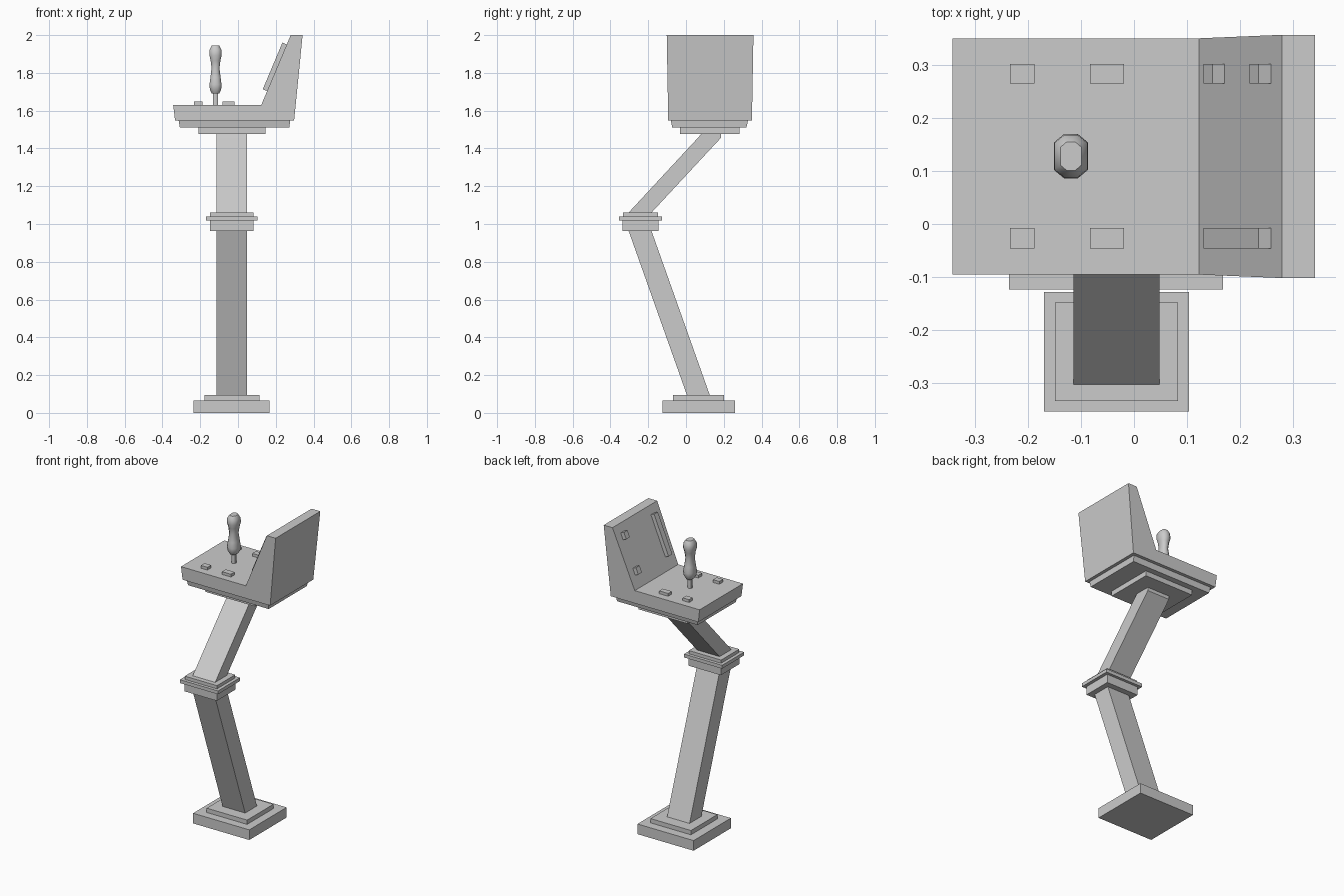
import bpy
import math

if "Cube" in bpy.data.objects:
    bpy.data.objects.remove(bpy.data.objects["Cube"])


def loft(name, rings):
    """Skin a stack of equal-length rings and cap both ends."""
    n = len(rings[0])
    verts = [p for r in rings for p in r]
    faces = [tuple(reversed(range(n))), tuple(range(len(verts) - n, len(verts)))]
    for k in range(len(rings) - 1):
        a, b = k * n, (k + 1) * n
        faces += [(a + i, a + (i + 1) % n, b + (i + 1) % n, b + i) for i in range(n)]
    me = bpy.data.meshes.new(name)
    me.from_pydata(verts, [], faces)
    ob = bpy.data.objects.new(name, me)
    bpy.context.collection.objects.link(ob)
    # consistent outward normals
    import bmesh
    bm = bmesh.new()
    bm.from_mesh(me)
    bmesh.ops.recalc_face_normals(bm, faces=bm.faces)
    bm.to_mesh(me)
    bm.free()
    return ob


def rect(x0, x1, y0, y1, z):
    return [(x0, y0, z), (x1, y0, z), (x1, y1, z), (x0, y1, z)]


def box(name, x0, x1, y0, y1, z0, z1):
    return loft(name, [rect(x0, x1, y0, y1, z) for z in (z0, z1)])


# Foot plates
box("base_plate", -0.236, 0.168, -0.124, 0.259, 0, 0.066)
box("base_step", -0.177, 0.114, -0.069, 0.202, 0.066, 0.094)

# Two leaning column sections
LX = (-0.114, 0.048)
loft("lower_column", [rect(*LX, 0.005, 0.126, 0.094), rect(*LX, -0.304, -0.183, 0.964)])
arm = [(-0.304, 1.06), (-0.183, 1.06), (0.184, 1.455), (0.184, 1.477),
       (0.081, 1.477), (0.062, 1.455)]
loft("upper_column", [[(x, y, z) for y, z in arm] for x in LX])

# Stepped knee collar
box("knee_lower", -0.149, 0.083, -0.336, -0.146, 0.963, 1.018)
box("knee_flange", -0.170, 0.104, -0.354, -0.128, 1.018, 1.040)
box("knee_upper", -0.149, 0.083, -0.334, -0.148, 1.040, 1.061)

# Plates under the console
box("mount_plate", -0.210, 0.145, -0.032, 0.282, 1.477, 1.510)
loft("console_tray", [rect(-0.308, 0.272, -0.073, 0.320, 1.510),
                      rect(-0.314, 0.276, -0.080, 0.328, 1.548)])

# Console body: L-shaped side profile, narrowing slightly downwards
profile = [(-0.333, 1.547), (0.297, 1.547), (0.342, 2.0), (0.279, 2.0),
           (0.123, 1.630), (-0.343, 1.630)]


def side(y, sign):
    return [(x, y + sign * 0.008 * (2.0 - z) / 0.453, z) for x, z in profile]


loft("console_body", [side(-0.102, 1), side(0.357, -1)])

# Deck buttons in two mirrored rows
ROWS = ((-0.046, -0.008), (0.265, 0.302))
for row, (y0, y1) in enumerate(ROWS):
    for col, (x0, x1) in enumerate(((-0.234, -0.188), (-0.083, -0.019))):
        box(f"deck_button_{row}_{col}", x0, x1, y0, y1, 1.625, 1.648)

# Controls on the sloping panel
length = math.hypot(0.156, 0.37)
ux, uz = 0.156 / length, 0.37 / length


def panel_box(name, s0, s1, y0, y1, t=0.025):
    corners = [(s0, -0.004), (s1, -0.004), (s1, t), (s0, t)]
    loft(name, [[(0.123 + s * ux - h * uz, y, 1.63 + s * uz + h * ux)
                 for s, h in corners] for y in (y0, y1)])


panel_box("panel_slider", 0.080, 0.348, *ROWS[0])
panel_box("panel_button_low", 0.080, 0.124, *ROWS[1])
panel_box("panel_button_high", 0.304, 0.348, *ROWS[1])


# Joystick: eight-sided oval rings
def oct_ring(rx, ry, z):
    a, b = rx * 0.40, ry * 0.62
    pts = [(a, -ry), (rx, -b), (rx, b), (a, ry), (-a, ry), (-rx, b), (-rx, -b), (-a, -ry)]
    return [(-0.119 + x, 0.128 + y, z) for x, y in pts]


stalk = loft("joystick_stalk", [oct_ring(0.013, 0.013, z) for z in (1.625, 1.71)])
grip = loft("joystick_grip", [oct_ring(*r) for r in (
    (0.020, 0.026, 1.692), (0.030, 0.038, 1.712), (0.032, 0.042, 1.738),
    (0.027, 0.036, 1.775), (0.021, 0.029, 1.825), (0.026, 0.034, 1.865),
    (0.032, 0.042, 1.892), (0.031, 0.040, 1.922), (0.020, 0.027, 1.944))])

# Smooth shading on the grip only
bpy.ops.object.select_all(action='DESELECT')
for ob in (stalk, grip):
    ob.select_set(True)
bpy.context.view_layer.objects.active = grip
bpy.ops.object.shade_smooth_by_angle(angle=math.radians(50))
